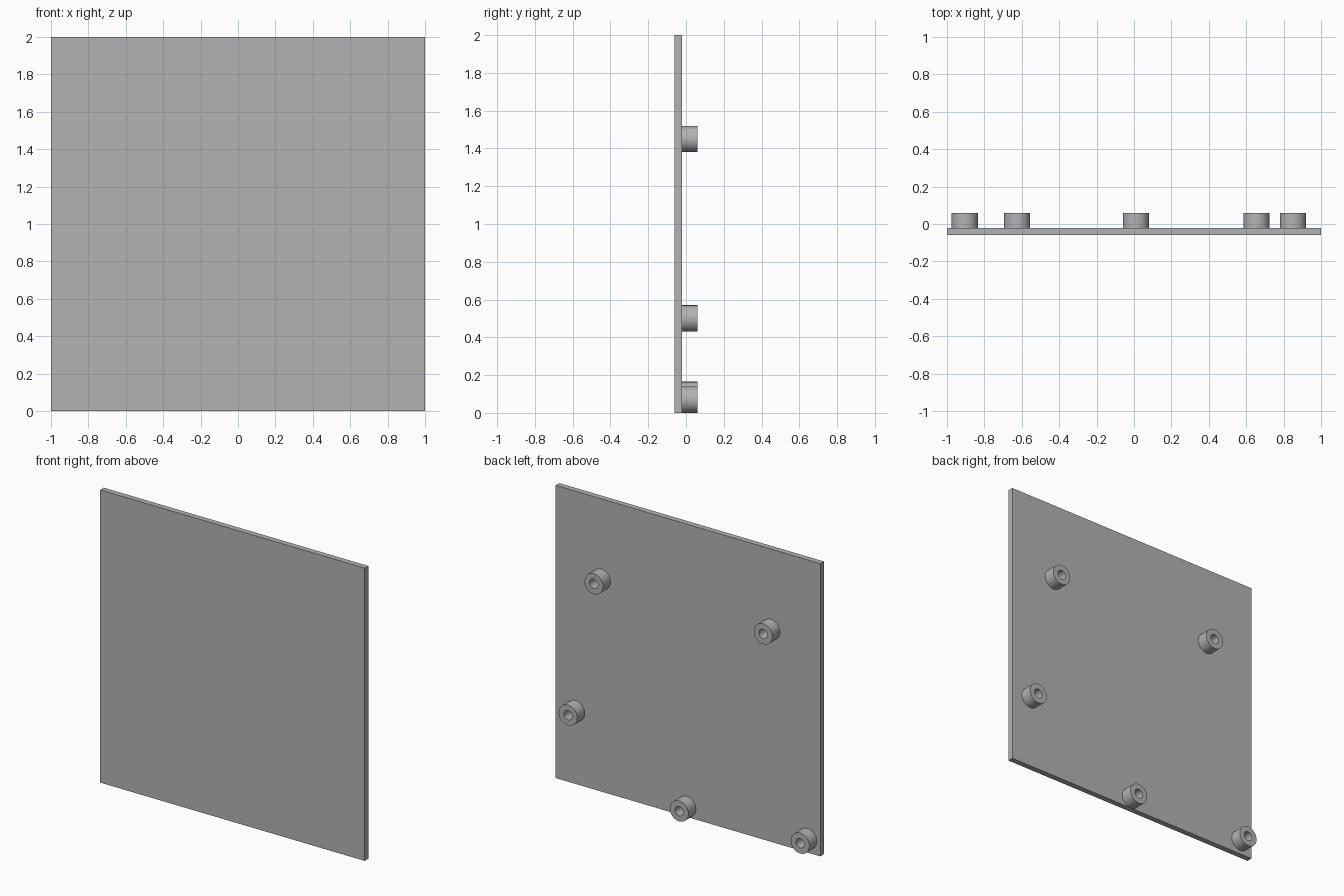
import bpy
import bmesh
import math
from mathutils import Matrix, Vector

if "Cube" in bpy.data.objects:
    bpy.data.objects.remove(bpy.data.objects["Cube"], do_unlink=True)

BACK, FRONT, PLATE_BACK = 0.06, -0.06, -0.021
OUTER, BORE = 0.07, 0.032

grey = bpy.data.materials.new("plain grey")
grey.use_nodes = True
colour = (0.45, 0.45, 0.45, 1)
grey.diffuse_color = colour
grey.node_tree.nodes["Principled BSDF"].inputs["Base Color"].default_value = colour


def add_object(name, bm):
    bmesh.ops.recalc_face_normals(bm, faces=bm.faces)
    mesh = bpy.data.meshes.new(name)
    bm.to_mesh(mesh)
    bm.free()
    mesh.materials.append(grey)
    obj = bpy.data.objects.new(name, mesh)
    bpy.context.collection.objects.link(obj)
    return obj


# Flat square panel
bm = bmesh.new()
bmesh.ops.create_cube(bm, size=1)
bmesh.ops.scale(bm, vec=(2, PLATE_BACK - FRONT, 2), verts=bm.verts)
bmesh.ops.translate(bm, vec=(0, (PLATE_BACK + FRONT) / 2, 1), verts=bm.verts)
add_object("panel", bm)


def mounting_boss(name, x, z):
    """Round boss with a blind bore, turned about the y axis."""
    bm = bmesh.new()
    profile = [(OUTER, PLATE_BACK), (OUTER, BACK), (BORE, BACK), (BORE, PLATE_BACK)]
    verts = [bm.verts.new((r, y, 0)) for r, y in profile]
    edges = [bm.edges.new(pair) for pair in zip(verts, verts[1:])]
    bmesh.ops.spin(bm, geom=verts + edges, cent=(0, 0, 0), axis=(0, 1, 0),
                   angle=math.tau, steps=48, use_merge=True)
    bmesh.ops.remove_doubles(bm, verts=bm.verts, dist=0.0001)
    # Recalculating normals needs a closed ring, so join the two base rims
    rims = [e for e in bm.edges if e.is_boundary]
    bmesh.ops.bridge_loops(bm, edges=rims)
    bmesh.ops.transform(bm, matrix=Matrix.Translation(Vector((x, 0, z))), verts=bm.verts)
    boss = add_object(name, bm)
    bpy.ops.object.select_all(action="DESELECT")
    boss.select_set(True)
    bpy.context.view_layer.objects.active = boss
    bpy.ops.object.shade_smooth_by_angle(angle=math.radians(30))


# Bosses on the back of the panel
mounting_boss("upper_left_boss", 0.655, 1.45)
mounting_boss("upper_right_boss", -0.625, 1.45)
mounting_boss("side_boss", 0.85, 0.5)
mounting_boss("bottom_middle_boss", 0.01, 0.07)
mounting_boss("bottom_corner_boss", -0.905, 0.095)
